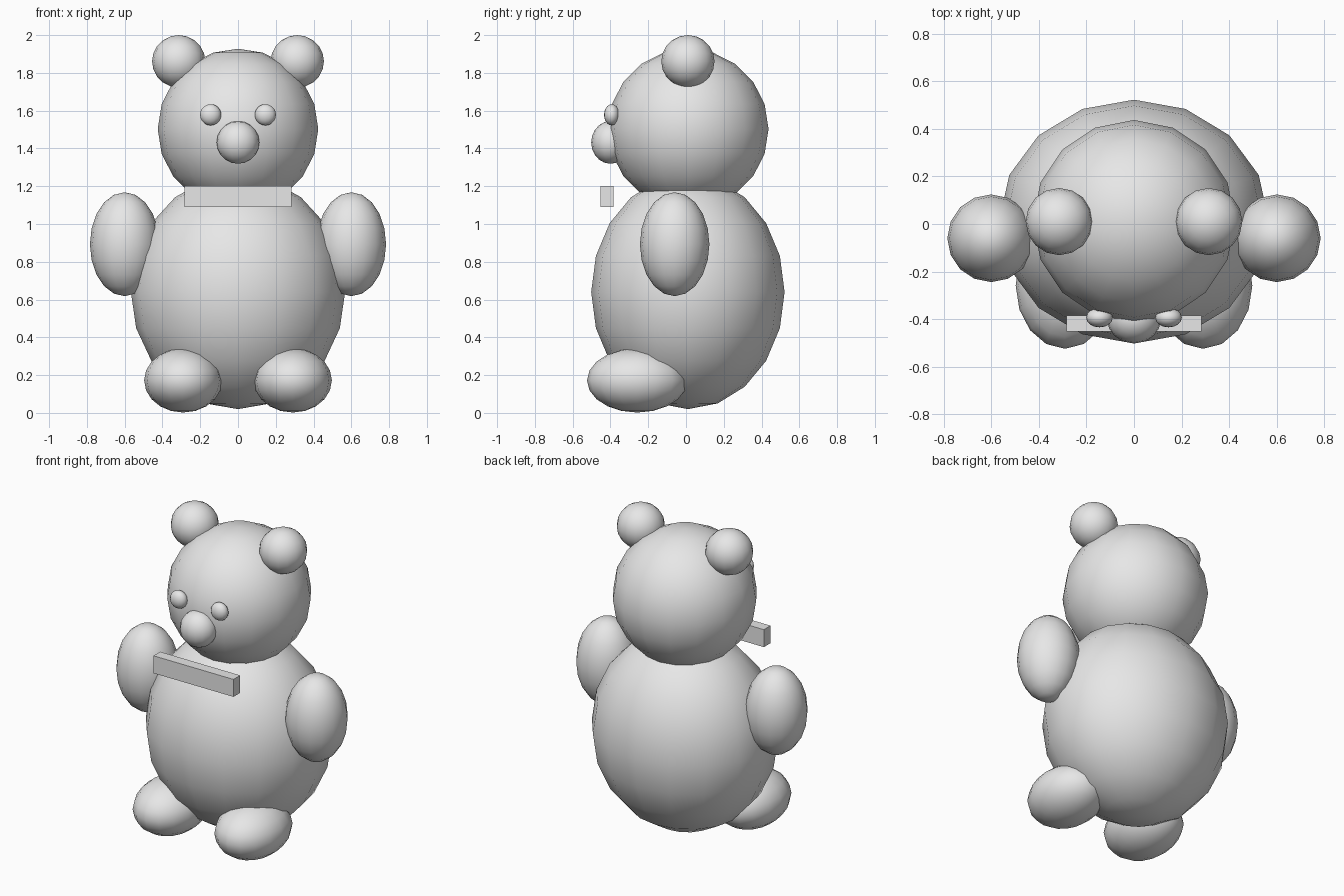
import bpy

cube = bpy.data.objects.get("Cube")
if cube:
    bpy.data.objects.remove(cube, do_unlink=True)

# One plain grey for the whole toy
grey = bpy.data.materials.new("plain_grey")
grey.use_nodes = True
grey.diffuse_color = (0.8, 0.8, 0.8, 1)
grey.node_tree.nodes["Principled BSDF"].inputs["Base Color"].default_value = (0.8, 0.8, 0.8, 1)


def finish(name, size):
    obj = bpy.context.object
    obj.name = name
    obj.scale = size
    bpy.ops.object.transform_apply(location=False, rotation=False, scale=True)
    obj.data.materials.append(grey)
    return obj


def ellipsoid(name, center, radii):
    bpy.ops.mesh.primitive_uv_sphere_add(segments=16, ring_count=10, radius=1, location=center)
    finish(name, radii)
    bpy.ops.object.shade_smooth()


def pair(name, center, radii):
    x, y, z = center
    for side, sign in (("left", 1), ("right", -1)):
        ellipsoid(f"{side}_{name}", (sign * x, y, z), radii)


# Torso and head
ellipsoid("body", (0, 0.01, 0.64), (0.567, 0.512, 0.62))
ellipsoid("head", (0, 0.012, 1.503), (0.425, 0.425, 0.425))

# Face
ellipsoid("nose", (0, -0.4, 1.432), (0.113, 0.102, 0.113))
pair("eye", (0.145, -0.393, 1.578), (0.056, 0.041, 0.056))

# Ears and limbs
pair("ear", (0.314, 0.01, 1.861), (0.141, 0.141, 0.139))
pair("arm", (0.6, -0.06, 0.893), (0.184, 0.184, 0.275))
pair("foot", (0.29, -0.258, 0.172), (0.207, 0.266, 0.17))

# Straight bar in front of the neck
bpy.ops.mesh.primitive_cube_add(size=1, location=(0, -0.418, 1.145))
finish("collar_bar", (0.568, 0.068, 0.112))
